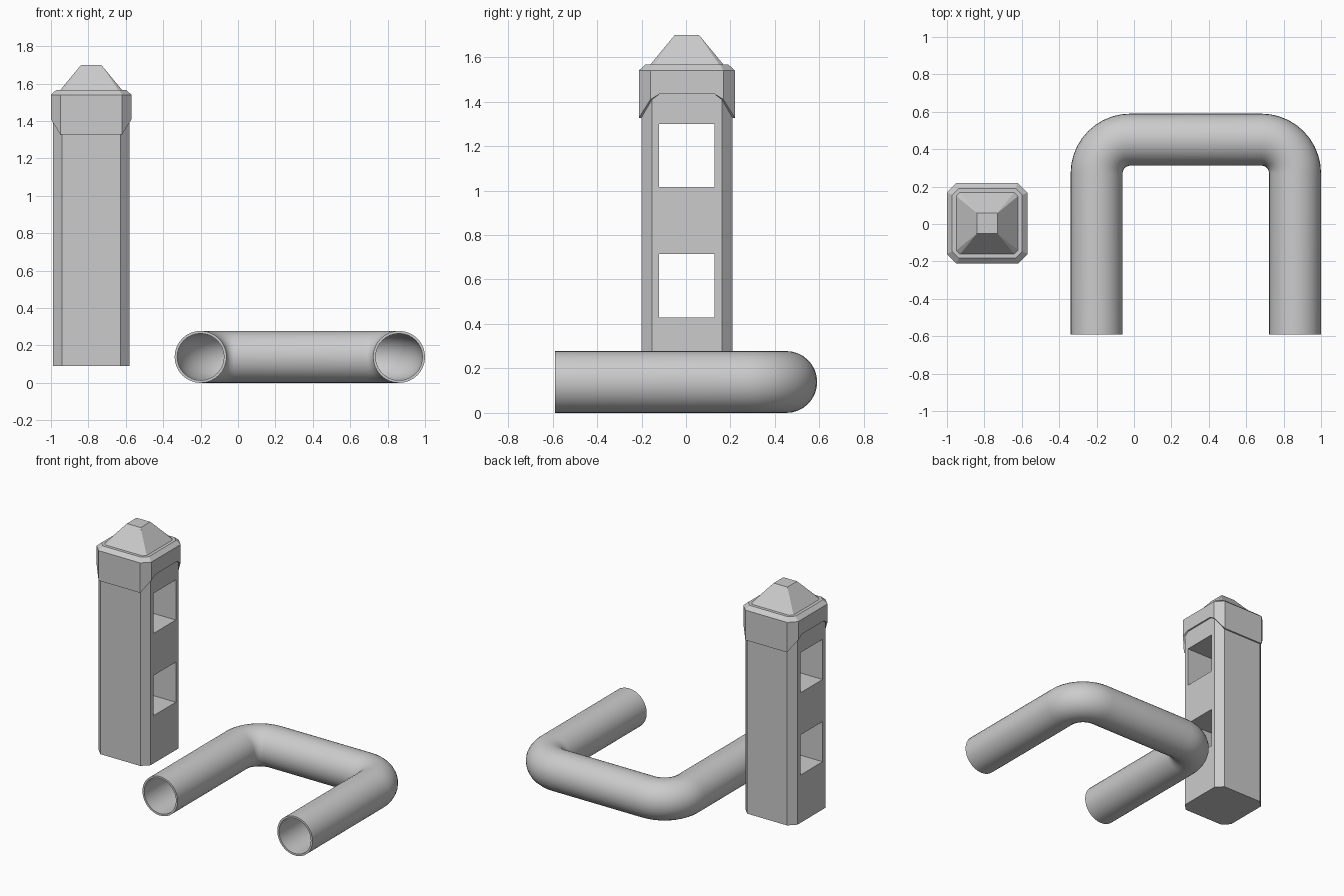
import bpy, bmesh
from math import sin, cos, pi

if "Cube" in bpy.data.objects:
    bpy.data.objects.remove(bpy.data.objects["Cube"])

CX, CY = -0.785, 0.004      # post centre


def make_object(name, bm):
    bmesh.ops.remove_doubles(bm, verts=bm.verts, dist=1e-5)
    bmesh.ops.recalc_face_normals(bm, faces=bm.faces)
    me = bpy.data.meshes.new(name)
    bm.to_mesh(me)
    bm.free()
    ob = bpy.data.objects.new(name, me)
    bpy.context.collection.objects.link(ob)
    return ob


def bridge(bm, a, b):
    n = len(a)
    for i in range(n):
        j = (i + 1) % n
        bm.faces.new((a[i], a[j], b[j], b[i]))


def ring(h, c, z, side=None):
    """Chamfered square; 'side' adds two points on each x face."""
    k = h - c
    half = [(h, -k)] + ([(h, -side), (h, side)] if side else []) + [(h, k), (k, h)]
    pts = half + [(-k, h)] + [(-x, -y) for x, y in half[:-1]] + [(-k, -h), (k, -h)]
    if side:
        pts = half + [(-x, -y) for x, y in half]
        pts.insert(len(half), (-k, h))
        pts.append((k, -h))
    return [(CX + x, CY + y, z(x, y) if callable(z) else z) for x, y in pts]


def loft(name, rings, cap_bottom=True):
    bm = bmesh.new()
    loops = [[bm.verts.new(p) for p in r] for r in rings]
    for a, b in zip(loops, loops[1:]):
        bridge(bm, a, b)
    if cap_bottom:
        bm.faces.new(loops[0][::-1])
    bm.faces.new(loops[-1])
    bmesh.ops.remove_doubles(bm, verts=bm.verts, dist=1e-5)
    bmesh.ops.dissolve_limit(bm, angle_limit=0.002, verts=bm.verts, edges=bm.edges)
    return make_object(name, bm)


# Post body with two square openings running through it along x
body = loft("post_body", [ring(0.205, 0.048, 0.09), ring(0.205, 0.048, 1.54)])
for i, (z0, z1) in enumerate([(0.43, 0.715), (1.015, 1.30)]):
    bpy.ops.mesh.primitive_cube_add(size=1, location=(CX, CY, (z0 + z1) / 2))
    cutter = bpy.context.object
    cutter.name = f"window_cutter_{i + 1}"
    cutter.scale = (1, 0.25, z1 - z0)
    cutter.hide_render = True
    cutter.hide_set(True)
    cutter.display_type = 'WIRE'
    mod = body.modifiers.new("window", 'BOOLEAN')
    mod.object = cutter
    mod.operation = 'DIFFERENCE'
    mod.solver = 'EXACT'


# Cap: collar with an arched lower edge, bevelled rim and blunt pyramid
def arch(x, y):
    if abs(y) > 0.19:
        return 1.327
    return 1.41 if abs(y) > 0.14 else 1.435


loft("post_cap", [
    ring(0.204, 0.048, arch, 0.122),
    ring(0.216, 0.052, arch, 0.122),
    ring(0.216, 0.052, 1.54, 0.122),
    ring(0.187, 0.036, 1.566, 0.122),
    ring(0.165, 0.02, 1.566, 0.12),
    ring(0.054, 0.0, 1.70, 0.039),
], cap_bottom=False)

# Bent tube: path of (x, y, normal angle) around the U, swept as a hollow pipe
R_OUT, R_IN, BEND = 0.139, 0.125, 0.18
X0, X1, Y_END, Y_BAR = -0.2, 0.861, -0.59, 0.451
path = [(X0, Y_END, pi)]
for cx, a0 in [(X0 + BEND, pi), (X1 - BEND, pi / 2)]:
    for i in range(11):
        a = a0 - i / 10 * pi / 2
        path.append((cx + BEND * cos(a), Y_BAR - BEND + BEND * sin(a), a))
path.append((X1, Y_END, 0))

SEG = 32
bm = bmesh.new()
walls = []
for r in (R_OUT, R_IN):
    loops = []
    for x, y, a in path:
        loops.append([bm.verts.new((x + r * cos(t) * cos(a), y + r * cos(t) * sin(a),
                                    R_OUT + r * sin(t)))
                      for t in (2 * pi * k / SEG for k in range(SEG))])
    for a, b in zip(loops, loops[1:]):
        bridge(bm, a, b)
    walls.append(loops)
for end in (0, -1):
    bridge(bm, walls[0][end], walls[1][end])
tube = make_object("bent_tube", bm)
bpy.ops.object.select_all(action='DESELECT')
tube.select_set(True)
bpy.context.view_layer.objects.active = tube
bpy.ops.object.shade_smooth_by_angle(angle=0.7)
